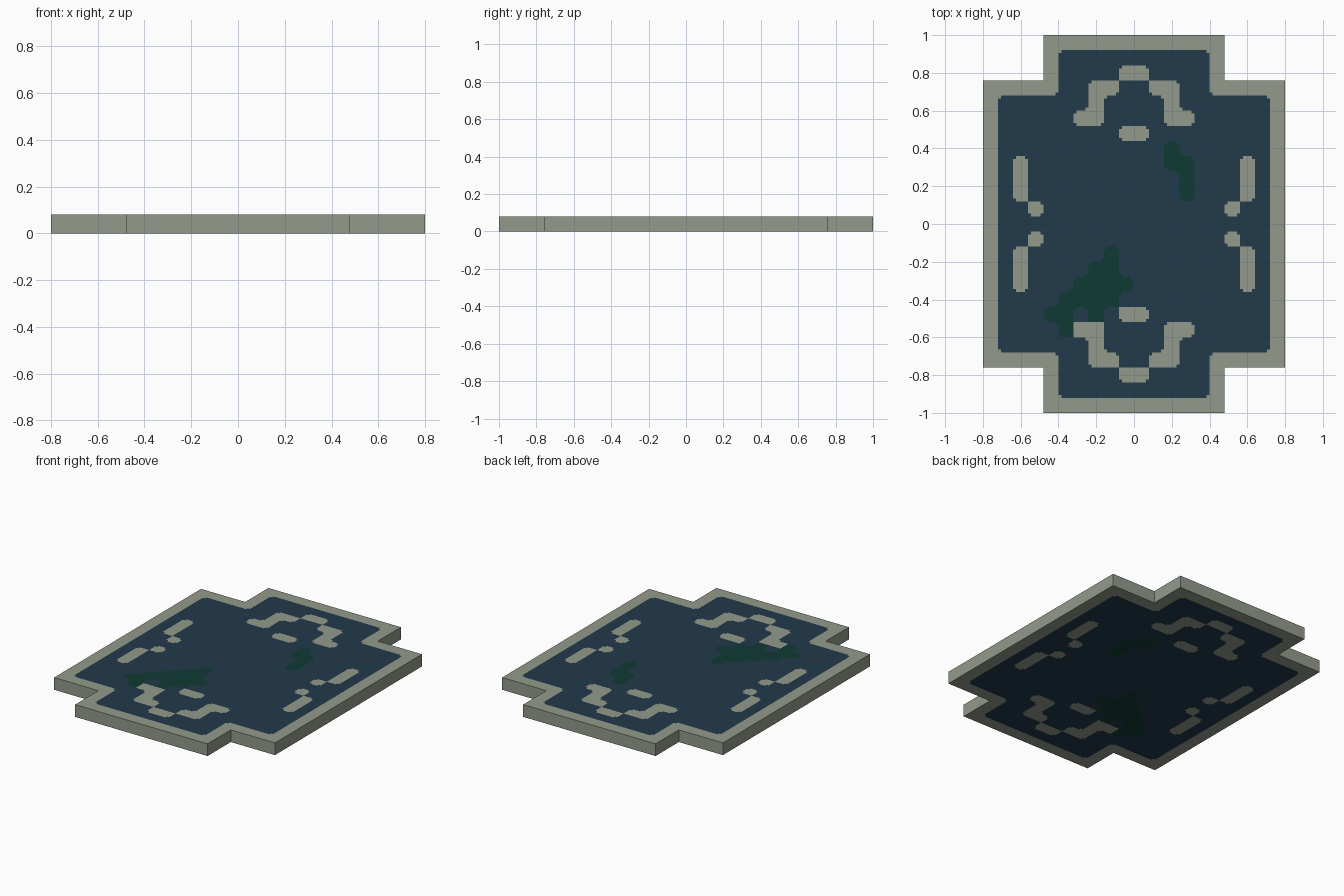
import bpy, bmesh

if "Cube" in bpy.data.objects:
    bpy.data.objects.remove(bpy.data.objects["Cube"])

CELL, H = 0.08, 0.08          # tile size and slab height
COLS, ROWS = 20, 25
CUT = 0.016                   # size of the softened tile corners
STONE, WATER, ALGAE = 0, 1, 2


def material(name, rgb):
    m = bpy.data.materials.new(name)
    m.diffuse_color = (*rgb, 1)
    m.use_nodes = True
    m.node_tree.nodes["Principled BSDF"].inputs["Base Color"].default_value = m.diffuse_color
    return m


# Stone pieces (row: first column, end column), mirrored in x and y
stone = set()
for row, a, b in [(2, 9, 10), (3, 7, 9), (4, 7, 8), (5, 6, 8), (6, 9, 10),
                  (8, 2, 3), (9, 2, 3), (10, 2, 3), (11, 3, 4)]:
    for c in range(a, b):
        for cc in (c, COLS - 1 - c):
            stone.update({(cc, row), (cc, ROWS - 1 - row)})

# Algae patches, not mirrored
algae = {(c, row) for row, a, b in [
    (7, 12, 13), (8, 12, 14), (9, 13, 14), (10, 13, 14),
    (14, 8, 9), (15, 7, 9), (16, 6, 10), (17, 5, 9),
    (18, 4, 6), (18, 7, 8), (19, 5, 6)] for c in range(a, b)}


def inside(c, r):
    # Wide rectangle plus narrower top and bottom arms
    return (0 <= c < COLS and 3 <= r < ROWS - 3) or (4 <= c < 16 and 0 <= r < ROWS)


def tile(c, r):
    rim = any(not inside(c + i, r + j) for i in (-1, 0, 1) for j in (-1, 0, 1))
    if rim or (c, r) in stone:
        return STONE
    return ALGAE if (c, r) in algae else WATER


def colour(c, r, i, j):
    # A corner piece takes the surrounding colour when all its neighbours agree
    own = tile(c, r)
    if i and j:
        near = {tile(c + i, r), tile(c, r + j), tile(c + i, r + j)}
        if len(near) == 1:
            return near.pop()
    return own


# Patterned sheet: each tile is split 3 x 3 so its corners can be softened
bm = bmesh.new()
verts = {}


def vert(x, y):
    key = (round(x, 4), round(y, 4))
    if key not in verts:
        verts[key] = bm.verts.new((*key, 0))
    return verts[key]


steps = [0, CUT, CELL - CUT, CELL]
for c in range(COLS):
    for r in range(ROWS):
        if not inside(c, r):
            continue
        x, y = -0.8 + c * CELL, 1 - r * CELL
        for i in range(3):
            for j in range(3):
                x0, x1 = x + steps[i], x + steps[i + 1]
                y0, y1 = y - steps[j], y - steps[j + 1]
                f = bm.faces.new([vert(x0, y0), vert(x0, y1), vert(x1, y1), vert(x1, y0)])
                f.material_index = colour(c, r, i - 1, j - 1)

# Thicken into a slab with the pattern on both sides
base = list(bm.faces)
top = bmesh.ops.extrude_face_region(bm, geom=base, use_keep_orig=True)["geom"]
bmesh.ops.translate(bm, vec=(0, 0, H), verts=[g for g in top if isinstance(g, bmesh.types.BMVert)])
bmesh.ops.recalc_face_normals(bm, faces=bm.faces)
for f in bm.faces:
    if abs(f.normal.z) < 0.5:      # side walls are stone
        f.material_index = STONE

mesh = bpy.data.meshes.new("pool_slab")
bm.to_mesh(mesh)
bm.free()
for m in (material("grey stone", (0.29, 0.33, 0.26)),
          material("dark blue water", (0.016, 0.041, 0.07)),
          material("dark green algae", (0.005, 0.042, 0.034))):
    mesh.materials.append(m)
bpy.context.collection.objects.link(bpy.data.objects.new("pool_slab", mesh))
